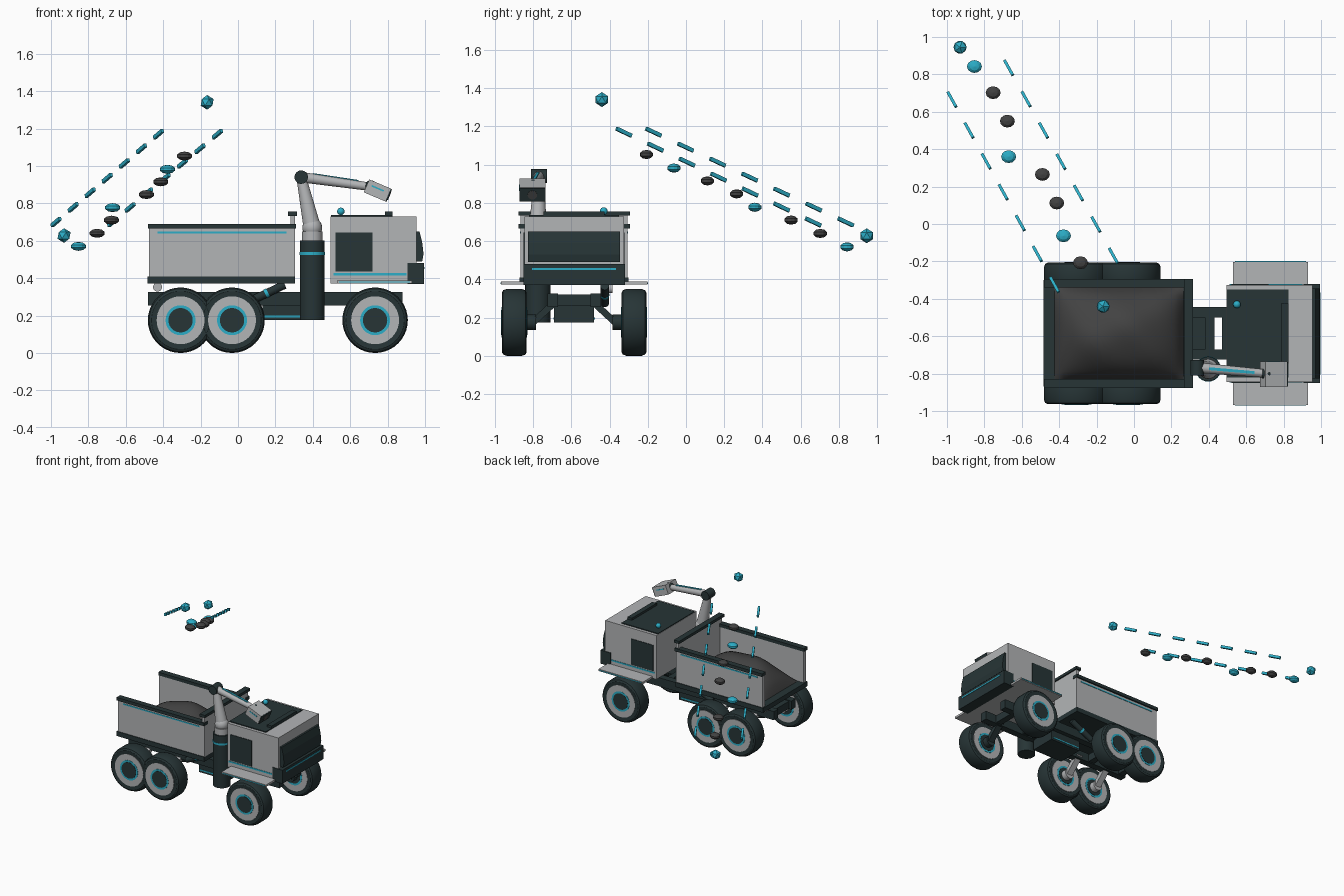
import bpy, bmesh, math
from mathutils import Vector

if "Cube" in bpy.data.objects:
    bpy.data.objects.remove(bpy.data.objects["Cube"])

CY = -0.585  # truck centre line


def material(name, rgb):
    m = bpy.data.materials.new(name)
    m.diffuse_color = (*rgb, 1)
    m.use_nodes = True
    m.node_tree.nodes["Principled BSDF"].inputs["Base Color"].default_value = m.diffuse_color
    return m


LIGHT = material("light grey", (0.45, 0.46, 0.47))
DARK = material("dark slate", (0.02, 0.035, 0.037))
CYAN = material("cyan", (0.025, 0.42, 0.57))
COAL = material("charcoal", (0.055, 0.055, 0.055))


def finish(name, bm, mat, smooth=False):
    bmesh.ops.recalc_face_normals(bm, faces=bm.faces)
    me = bpy.data.meshes.new(name)
    bm.to_mesh(me)
    bm.free()
    me.materials.append(mat)
    ob = bpy.data.objects.new(name, me)
    bpy.context.collection.objects.link(ob)
    if smooth:
        bpy.ops.object.select_all(action='DESELECT')
        ob.select_set(True)
        bpy.context.view_layer.objects.active = ob
        bpy.ops.object.shade_smooth_by_angle(angle=math.radians(35))
    return ob


def box(name, x, y, z, mat):
    """Box from (min, max) pairs; y is measured from the truck centre line."""
    bm = bmesh.new()
    bmesh.ops.create_cube(bm, size=1)
    for v in bm.verts:
        v.co = Vector((x[0] + (v.co.x + .5) * (x[1] - x[0]),
                       CY + y[0] + (v.co.y + .5) * (y[1] - y[0]),
                       z[0] + (v.co.z + .5) * (z[1] - z[0])))
    return finish(name, bm, mat)


def rod(name, a, b, r1, mat, r2=None, sides=24):
    """Round bar or cone from a to b."""
    a, b = Vector(a), Vector(b)
    bm = bmesh.new()
    bmesh.ops.create_cone(bm, cap_ends=True, segments=sides, radius1=r1,
                          radius2=r1 if r2 is None else r2, depth=(b - a).length)
    ob = finish(name, bm, mat, sides > 8)
    ob.location = (a + b) / 2
    ob.rotation_euler = (b - a).to_track_quat('Z', 'Y').to_euler()
    return ob


def beam(name, a, b, w, h, mat):
    """Square bar from a to b."""
    a, b = Vector(a), Vector(b)
    bm = bmesh.new()
    bmesh.ops.create_cube(bm, size=1)
    for v in bm.verts:
        v.co = Vector((v.co.x * w, v.co.y * h, v.co.z * (b - a).length))
    ob = finish(name, bm, mat)
    ob.location = (a + b) / 2
    ob.rotation_euler = (b - a).to_track_quat('Z', 'Y').to_euler()
    return ob


def ball(name, c, r, mat):
    bm = bmesh.new()
    bmesh.ops.create_uvsphere(bm, u_segments=20, v_segments=12, radius=r)
    finish(name, bm, mat, True).location = c


def lathe_y(name, profile, c, mat, steps=40):
    """Spin (radius, y) points around the y axis."""
    bm = bmesh.new()
    vs = [bm.verts.new((r, y, 0)) for r, y in profile]
    es = [bm.edges.new(p) for p in zip(vs, vs[1:])]
    bmesh.ops.spin(bm, geom=vs + es, cent=(0, 0, 0), axis=(0, 1, 0),
                   angle=2 * math.pi, steps=steps)
    bmesh.ops.remove_doubles(bm, verts=bm.verts, dist=1e-5)
    finish(name, bm, mat, True).location = c


# Wheels with rims, rings, hubs and suspension arms
TYRE = [(0, -.062), (.13, -.062), (.155, -.065), (.168, -.058), (.175, -.04),
        (.175, .04), (.168, .058), (.155, .065), (.13, .062), (0, .062)]
for i, x in enumerate((-0.307, -0.032, 0.733)):
    arm = DARK if i == 2 else LIGHT
    for s in (-1, 1):
        c = Vector((x, CY + s * 0.313, 0.175))
        lathe_y("tyre", TYRE, c, DARK)
        for part, r, half, m in (("wheel_rim", .128, .065, LIGHT),
                                 ("wheel_ring", .08, .067, CYAN),
                                 ("wheel_hub", .065, .069, DARK)):
            d = Vector((0, half, 0))
            rod(part, c - d, c + d, r, m, sides=40)
        rod("stub_axle", (x, CY + s * .26, .175), (x, CY + s * .2, .175), .04, arm)
        beam("suspension_arm", (x, CY + s * .225, .165), (x, CY + s * .09, .29),
             .05, .035, arm)

# Chassis
for s in (-1, 1):
    box("frame_rail", (-.48, .88), sorted((s * .085, s * .14)), (.255, .325), DARK)
for x in (-.46, -.17, .1, .38, .47, .73):
    box("cross_member", (x, x + .05), (-.13, .13), (.26, .32), DARK)
box("power_box", (.13, .40), (-.105, .105), (.175, .31), DARK)
for s in (-1, 1):
    box("power_box_stripe", (.14, .38), sorted((s * .104, s * .108)), (.19, .2), CYAN)
    # Tipping ram and tail hinge
    a, b = Vector((.06, CY + s * .16, .275)), Vector((.25, CY + s * .16, .365))
    rod("ram_body", a, b, .022, DARK)
    rod("ram_ring", a.lerp(b, .45), a.lerp(b, .53), .024, CYAN)
    rod("bed_hinge", (-.43, CY + s * .2, .352), (-.43, CY + s * .15, .352), .024, LIGHT)

# Cargo bed, open at the tail
box("bed_floor", (-.485, .305), (-.285, .285), (.372, .41), DARK)
for s in (-1, 1):
    box("bed_side", (-.475, .30), sorted((s * .25, s * .28)), (.405, .67), LIGHT)
    box("bed_side_cap", (-.48, .31), sorted((s * .245, s * .292)), (.665, .69), DARK)
    box("bed_stripe", (-.43, .26), sorted((s * .279, s * .283)), (.64, .65), CYAN)
box("headboard", (.28, .305), (-.28, .28), (.405, .735), LIGHT)
box("headboard_cap", (.268, .315), (-.292, .292), (.733, .755), DARK)

# Heaped load
bm = bmesh.new()
bmesh.ops.create_grid(bm, x_segments=28, y_segments=24, size=1)
for v in bm.verts:
    u, w = v.co.x, v.co.y
    f = max(0, (1 - u * u) * (1 - w * w)) ** 0.65
    bump = .012 * math.sin(5 * u + 1) * math.sin(4 * w + 2 * u) * f
    v.co = (-.08 + .345 * u, CY + .245 * w, .412 + .215 * f + bump)
finish("load_heap", bm, COAL, True)

# Cab
box("cab", (.495, .955), (-.26, .26), (.372, .73), LIGHT)
box("cab_roof_panel", (.497, .825), (-.235, .235), (.728, .737), DARK)
box("roof_bar", (.785, .825), (-.16, .16), (.735, .755), DARK)
box("fender", (.53, .93), (-.383, .383), (.372, .388), LIGHT)
box("bumper", (.905, .995), (-.265, .265), (.37, .48), DARK)
box("bumper_stripe", (.99, .998), (-.22, .22), (.45, .46), CYAN)
for s in (-1, 1):
    box("side_window", (.522, .718), sorted((s * .258, s * .264)), (.435, .645), DARK)
    box("cab_stripe", (.51, .90), sorted((s * .258, s * .263)), (.415, .427), CYAN)
    box("fender_edge", (.54, .92), sorted((s * .382, s * .386)), (.377, .383), CYAN)

# Windscreen, sloped at the top
bm = bmesh.new()
profile = [(.95, .49), (.985, .49), (.992, .53), (.985, .59), (.97, .65), (.95, .65)]
face = bm.faces.new([bm.verts.new((x, CY - .24, z)) for x, z in profile])
ext = bmesh.ops.extrude_face_region(bm, geom=[face])
bmesh.ops.translate(bm, vec=(0, .48, 0),
                    verts=[g for g in ext['geom'] if isinstance(g, bmesh.types.BMVert)])
finish("windscreen", bm, DARK)
rod("antenna", (.55, -.43, .73), (.55, -.43, .757), .006, DARK)
ball("antenna_tip", (.55, -.43, .757), .02, CYAN)

# Crane arm
rod("crane_base", (.397, -.775, .175), (.397, -.775, .60), .066, DARK)
rod("crane_ring", (.397, -.775, .525), (.397, -.775, .54), .068, CYAN)
rod("crane_collar", (.397, -.775, .60), (.397, -.775, .65), .055, LIGHT)
ball("crane_shoulder", (.397, -.775, .67), .053, LIGHT)
elbow, wrist = Vector((.338, -.768, .94)), Vector((.71, -.80, .888))
rod("upper_arm", (.397, -.775, .67), elbow, .047, LIGHT, .026)
rod("elbow", elbow - Vector((0, .042, 0)), elbow + Vector((0, .042, 0)), .036, DARK)
rod("forearm", elbow, wrist, .028, LIGHT, .022)
up = Vector((0, 0, .026))
beam("forearm_stripe", elbow.lerp(wrist, .17) + up, elbow.lerp(wrist, .82) + up * .9,
     .015, .008, CYAN)
ball("wrist", wrist, .035, DARK)
tilt = Vector((.92, 0, -.39)).normalized()
head = Vector((.747, -.803, .868))
beam("tool_head", head - tilt * .065, head + tilt * .06, .135, .075, LIGHT)
beam("tool_face", head + tilt * .059, head + tilt * .067, .133, .073, DARK)
rod("tool_lens", head + tilt * .06, head + tilt * .07, .025, COAL)
for s in (-1, 1):
    side = Vector((0, s * .0675, .012))
    beam("tool_stripe", head - tilt * .035 + side, head + tilt * .035 + side,
         .004, .008, CYAN)

# Floating end markers
for c in ((-.93, .945, .628), (-.165, -.44, 1.34)):
    bm = bmesh.new()
    bmesh.ops.create_icosphere(bm, subdivisions=1, radius=.039)
    finish("end_marker", bm, CYAN).location = c

# Floating pebbles
pebbles = [(-.853, .842, .57, 1), (-.753, .702, .64, 0), (-.677, .55, .71, 0),
           (-.67, .36, .777, 1), (-.49, .265, .847, 0), (-.413, .112, .915, 0),
           (-.377, -.063, .982, 1), (-.286, -.207, 1.053, 0)]
for x, y, z, bright in pebbles:
    bm = bmesh.new()
    bmesh.ops.create_uvsphere(bm, u_segments=12, v_segments=5, radius=1)
    bmesh.ops.scale(bm, vec=(.042, .036, .024), verts=bm.verts)
    finish("pebble", bm, CYAN if bright else COAL).location = (x, y, z)

# Dashed guide lines
for a, b in (((-.973, .665, .70), (-.425, -.325, 1.17)),
             ((-.67, .835, .70), (-.11, -.17, 1.17))):
    a, b = Vector(a), Vector(b)
    half = (b - a).normalized() * .048
    for i in range(7):
        p = a.lerp(b, i / 6)
        beam("guide_dash", p - half, p + half, .016, .02, CYAN)
